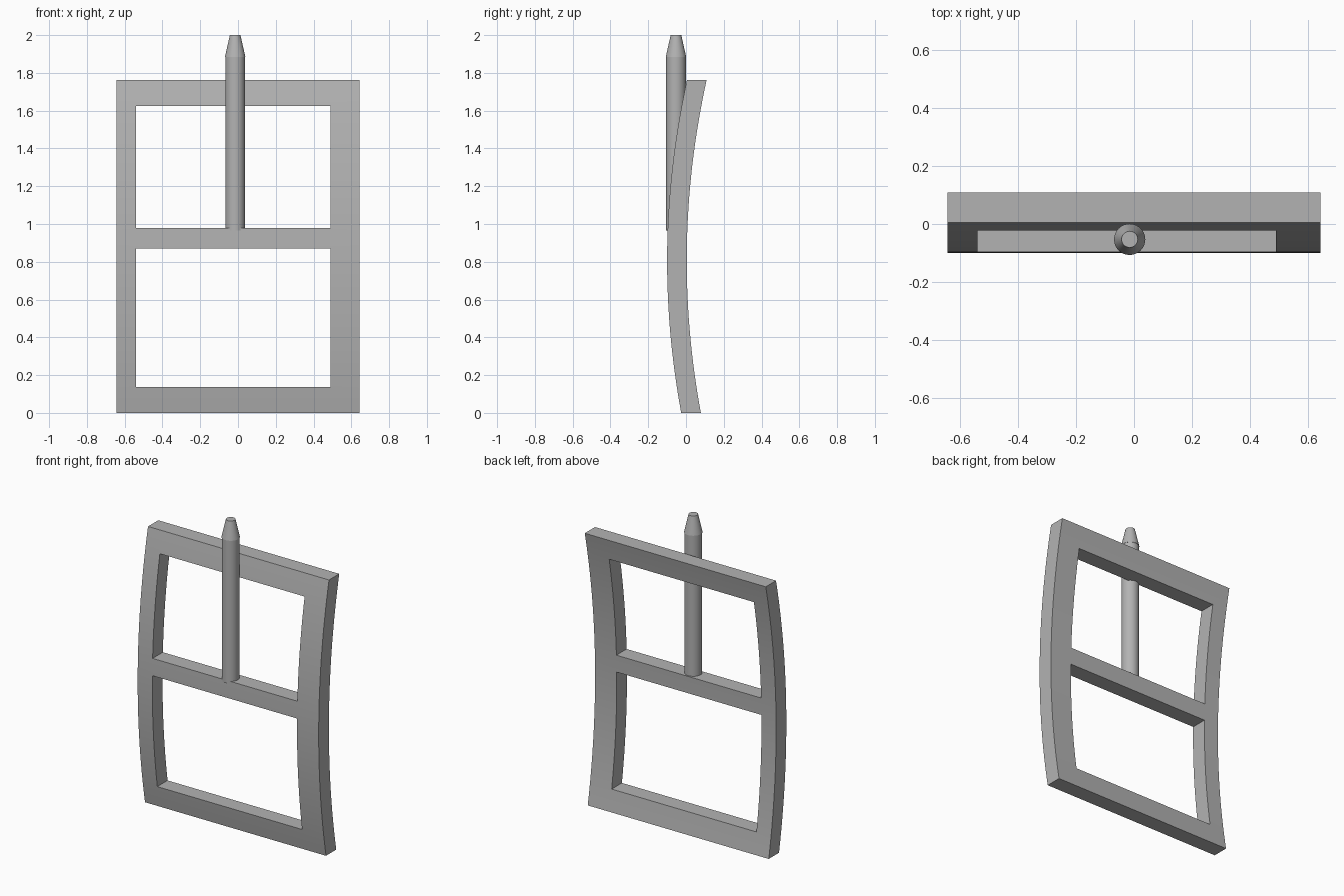
import bpy, bmesh

cube = bpy.data.objects.get("Cube")
if cube:
    bpy.data.objects.remove(cube)

# Single grey metal
metal = bpy.data.materials.new("grey metal")
GREY = (0.45, 0.45, 0.45, 1)
metal.diffuse_color = GREY
metal.use_nodes = True
metal.node_tree.nodes["Principled BSDF"].inputs["Base Color"].default_value = GREY


def add_object(name, bm):
    bmesh.ops.recalc_face_normals(bm, faces=bm.faces)
    mesh = bpy.data.meshes.new(name)
    bm.to_mesh(mesh)
    bm.free()
    mesh.materials.append(metal)
    obj = bpy.data.objects.new(name, mesh)
    bpy.context.collection.objects.link(obj)
    bpy.ops.object.select_all(action="DESELECT")
    obj.select_set(True)
    bpy.context.view_layer.objects.active = obj
    bpy.ops.object.shade_smooth_by_angle(angle=0.52)
    return obj


def bow(z):
    """Front surface depth of the curved frame at height z."""
    return -0.1 + 0.115 * (z - 0.806) ** 2


# Curved frame: a grid with two openings, extruded backwards
columns = [-0.644, -0.54, 0.49, 0.644]
bands = [(0, 0.137, 3, True), (0.137, 0.87, 12, False), (0.87, 0.98, 2, True),
         (0.98, 1.625, 12, False), (1.625, 1.762, 3, True)]
bm = bmesh.new()
for low, high, steps, is_bar in bands:
    for i in range(steps):
        z0 = low + (high - low) * i / steps
        z1 = low + (high - low) * (i + 1) / steps
        for c in range(3):
            if c == 1 and not is_bar:
                continue
            x0, x1 = columns[c], columns[c + 1]
            bm.faces.new([bm.verts.new((x, bow(z), z)) for x, z in
                          ((x0, z0), (x1, z0), (x1, z1), (x0, z1))])
bmesh.ops.remove_doubles(bm, verts=bm.verts, dist=0.0005)
front = bm.faces[:]
extruded = bmesh.ops.extrude_face_region(bm, geom=front, use_keep_orig=True)
moved = [g for g in extruded["geom"] if isinstance(g, bmesh.types.BMVert)]
bmesh.ops.translate(bm, verts=moved, vec=(0, 0.104, 0))
add_object("buckle_frame", bm)


# Prong: round shaft with a slightly wider tapered tip
def prong_part(name, r_low, r_high, low, high):
    bm = bmesh.new()
    bmesh.ops.create_cone(bm, cap_ends=True, segments=32, radius1=r_low,
                          radius2=r_high, depth=high - low)
    bmesh.ops.translate(bm, verts=bm.verts, vec=(-0.015, -0.053, (low + high) / 2))
    add_object(name, bm)


prong_part("prong_shaft", 0.052, 0.052, 0.965, 1.885)
prong_part("prong_tip", 0.054, 0.028, 1.885, 2.0)
